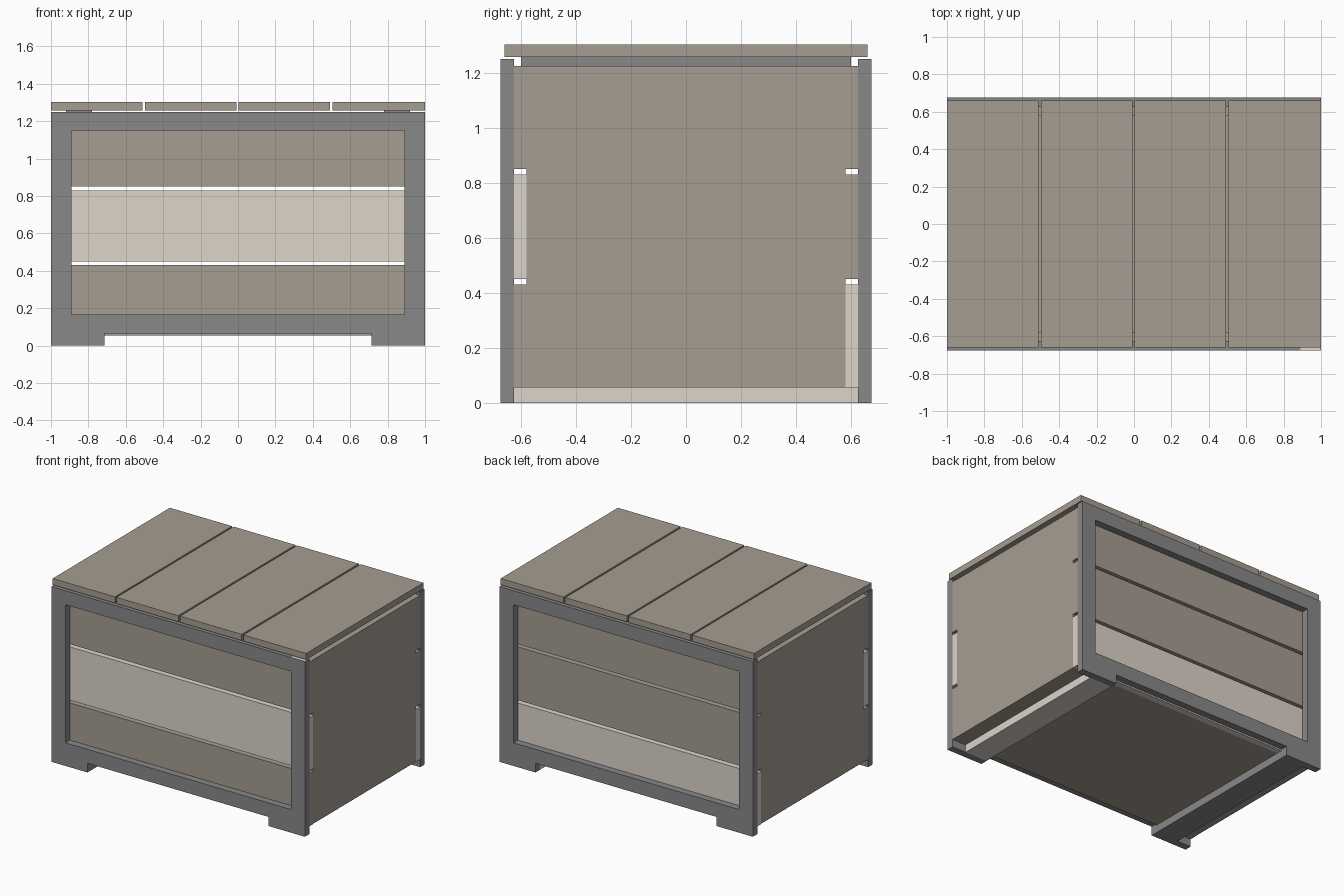
import bpy, bmesh

if "Cube" in bpy.data.objects:
    bpy.data.objects.remove(bpy.data.objects["Cube"])


def material(name, rgb):
    m = bpy.data.materials.new(name)
    m.diffuse_color = (*rgb, 1)
    m.use_nodes = True
    m.node_tree.nodes["Principled BSDF"].inputs["Base Color"].default_value = m.diffuse_color
    return m


METAL = material("grey_frame", (0.25, 0.25, 0.25))
WOOD = material("brown_wood", (0.38, 0.34, 0.285))
PALE = material("pale_wood", (0.72, 0.66, 0.59))


def box(name, x, y, z, mat):
    """Box from (min, max) ranges on each axis."""
    bm = bmesh.new()
    bmesh.ops.create_cube(bm, size=1)
    for v in bm.verts:
        v.co = [r[0] if c < 0 else r[1] for c, r in zip(v.co, (x, y, z))]
    me = bpy.data.meshes.new(name)
    bm.to_mesh(me)
    bm.free()
    me.materials.append(mat)
    ob = bpy.data.objects.new(name, me)
    bpy.context.collection.objects.link(ob)
    return ob


def span(a, b, s):
    """Range a..b, reflected when s is -1."""
    return tuple(sorted((a * s, b * s)))


# Front and back frames with their slats
for face, s in (("front", -1), ("back", 1)):
    fy, sy = span(0.625, 0.675, s), span(0.58, 0.625, s)
    for side, t in (("left", -1), ("right", 1)):
        post = box(f"{face}_{side}_post", span(0.89, 1, t), fy, (0, 1.25), METAL)
        # One post has a pale end cap
        if (face, side) == ("front", "right"):
            post.data.materials.append(PALE)
            for p in post.data.polygons:
                p.material_index = int(p.normal.z > 0.5)
        box(f"{face}_{side}_foot", span(0.715, 0.89, t), fy, (0, 0.065), METAL)
    box(f"{face}_top_rail", (-0.89, 0.89), fy, (1.15, 1.25), METAL)
    box(f"{face}_bottom_rail", (-0.89, 0.89), fy, (0.065, 0.165), METAL)
    pale_row = 1 if face == "front" else 0
    for i, z in enumerate([(0.055, 0.43), (0.45, 0.83), (0.85, 1.225)]):
        box(f"{face}_slat_{i + 1}", (-1, 1), sy, z, PALE if i == pale_row else WOOD)

# Side panels, cross skids and lid battens
for side, t in (("left", -1), ("right", 1)):
    box(f"{side}_panel", span(0.955, 0.998, t), (-0.58, 0.58), (0.055, 1.225), WOOD)
    box(f"{side}_skid", span(0.715, 0.89, t), (-0.625, 0.625), (0, 0.055),
        PALE if t > 0 else METAL)
    box(f"{side}_lid_batten", span(0.78, 0.92, t), (-0.6, 0.6), (1.225, 1.257), METAL)

# Floor
box("floor", (-0.955, 0.955), (-0.58, 0.58), (0.055, 0.1), WOOD)

# Lid planks
for i, x in enumerate([(-1, -0.51), (-0.497, -0.009), (0.004, 0.491), (0.505, 1)]):
    box(f"lid_plank_{i + 1}", x, (-0.66, 0.66), (1.257, 1.302), WOOD)
